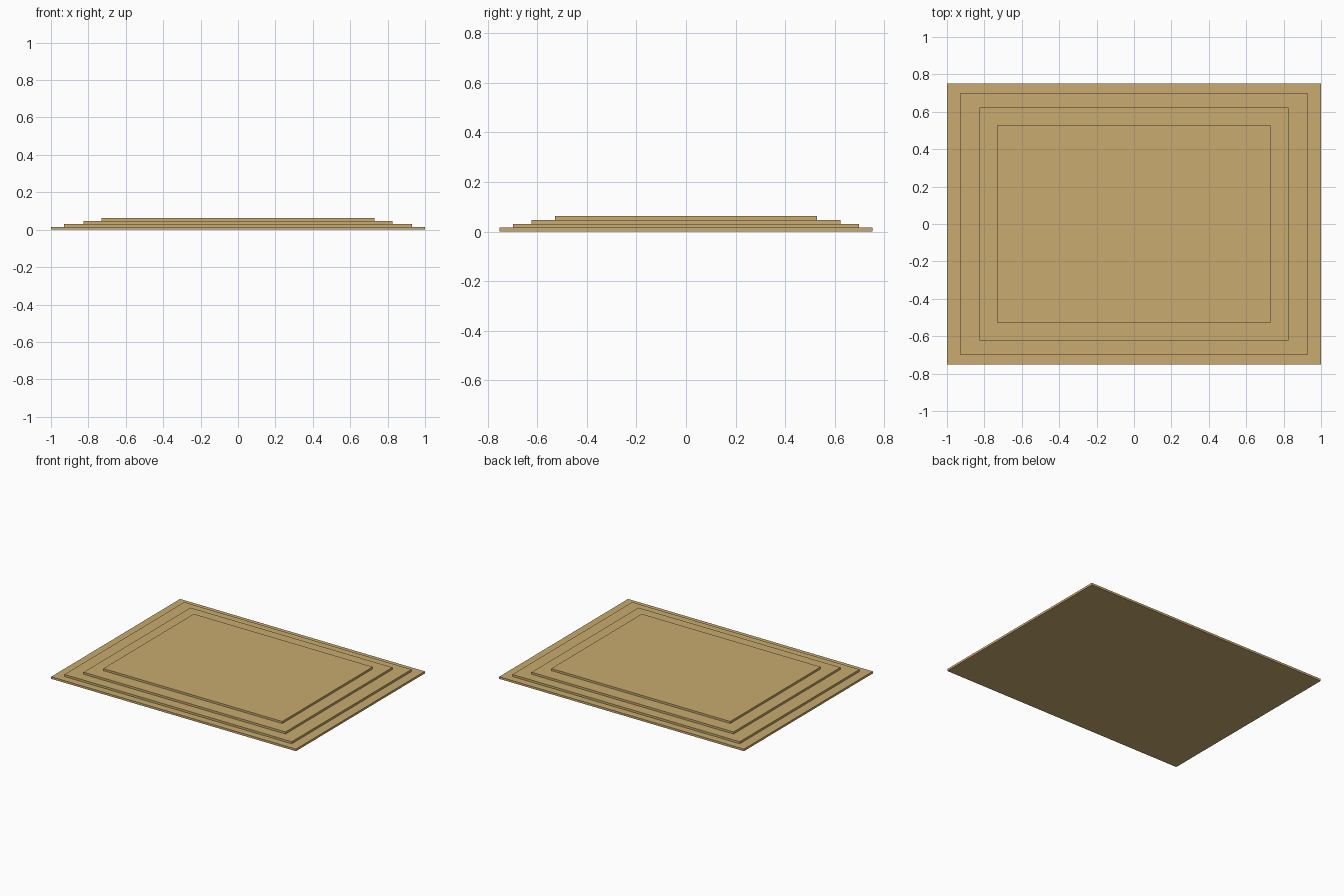
import bpy

if "Cube" in bpy.data.objects:
    bpy.data.objects.remove(bpy.data.objects["Cube"])

STEP = 0.0156  # thickness of every slab

tan = bpy.data.materials.new("tan_stone")
tan.diffuse_color = (0.58, 0.41, 0.16, 1)
tan.use_nodes = True
tan.node_tree.nodes["Principled BSDF"].inputs["Base Color"].default_value = tan.diffuse_color


def slab(name, half_x, half_y, level):
    """Flat rectangular slab resting on the one below it."""
    bpy.ops.mesh.primitive_cube_add(size=1, location=(0, 0, (level + 0.5) * STEP))
    ob = bpy.context.object
    ob.name = name
    ob.scale = (2 * half_x, 2 * half_y, STEP)
    bpy.ops.object.transform_apply(location=False, rotation=False, scale=True)
    ob.data.materials.append(tan)


# Stepped platform, widest slab at the bottom
slab("base_slab", 1.0, 0.752, 0)
slab("lower_step", 0.929, 0.699, 1)
slab("upper_step", 0.825, 0.624, 2)
slab("top_slab", 0.731, 0.528, 3)
